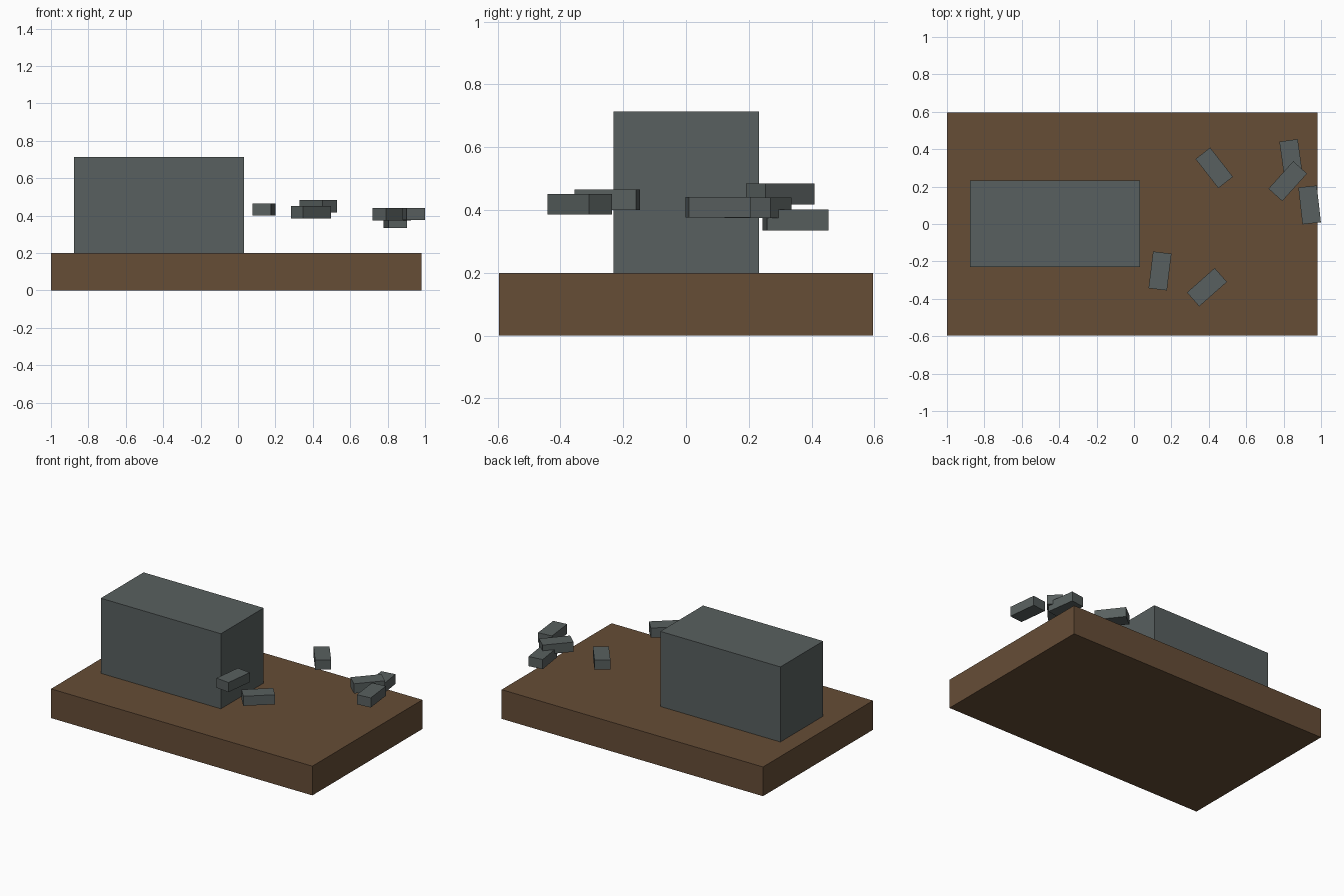
import bpy
import math

if "Cube" in bpy.data.objects:
    bpy.data.objects.remove(bpy.data.objects["Cube"])


def make_material(name, rgb):
    mat = bpy.data.materials.new(name)
    mat.diffuse_color = (*rgb, 1.0)
    mat.use_nodes = True
    mat.node_tree.nodes["Principled BSDF"].inputs["Base Color"].default_value = mat.diffuse_color
    return mat


brown = make_material("earth_brown", (0.133, 0.074, 0.037))
grey = make_material("stone_grey", (0.099, 0.117, 0.115))


def box(name, centre, size, mat, angle=0.0):
    """Box with a given size, turned by angle degrees about z."""
    bpy.ops.mesh.primitive_cube_add(size=1, location=centre,
                                    rotation=(0, 0, math.radians(angle)))
    ob = bpy.context.object
    ob.name = name
    ob.scale = size
    bpy.ops.object.transform_apply(location=False, rotation=False, scale=True)
    ob.data.materials.append(mat)
    return ob


# Ground slab
box("ground_slab", (-0.01, 0, 0.1), (1.98, 1.19, 0.2), brown)

# Large stone block standing on the slab
box("stone_block", (-0.423, 0.001, 0.457), (0.91, 0.463, 0.514), grey)

# Loose bricks floating above the slab: x, y, z, angle of the long side
bricks = [
    (0.139, -0.251, 0.433, 83),
    (0.390, -0.338, 0.418, 41.5),
    (0.429, 0.300, 0.451, -52),
    (0.840, 0.349, 0.368, 98),
    (0.822, 0.229, 0.407, 48),
    (0.939, 0.102, 0.409, 96.5),
]
for i, (x, y, z, angle) in enumerate(bricks, 1):
    box(f"loose_brick_{i}", (x, y, z), (0.198, 0.099, 0.066), grey, angle)
